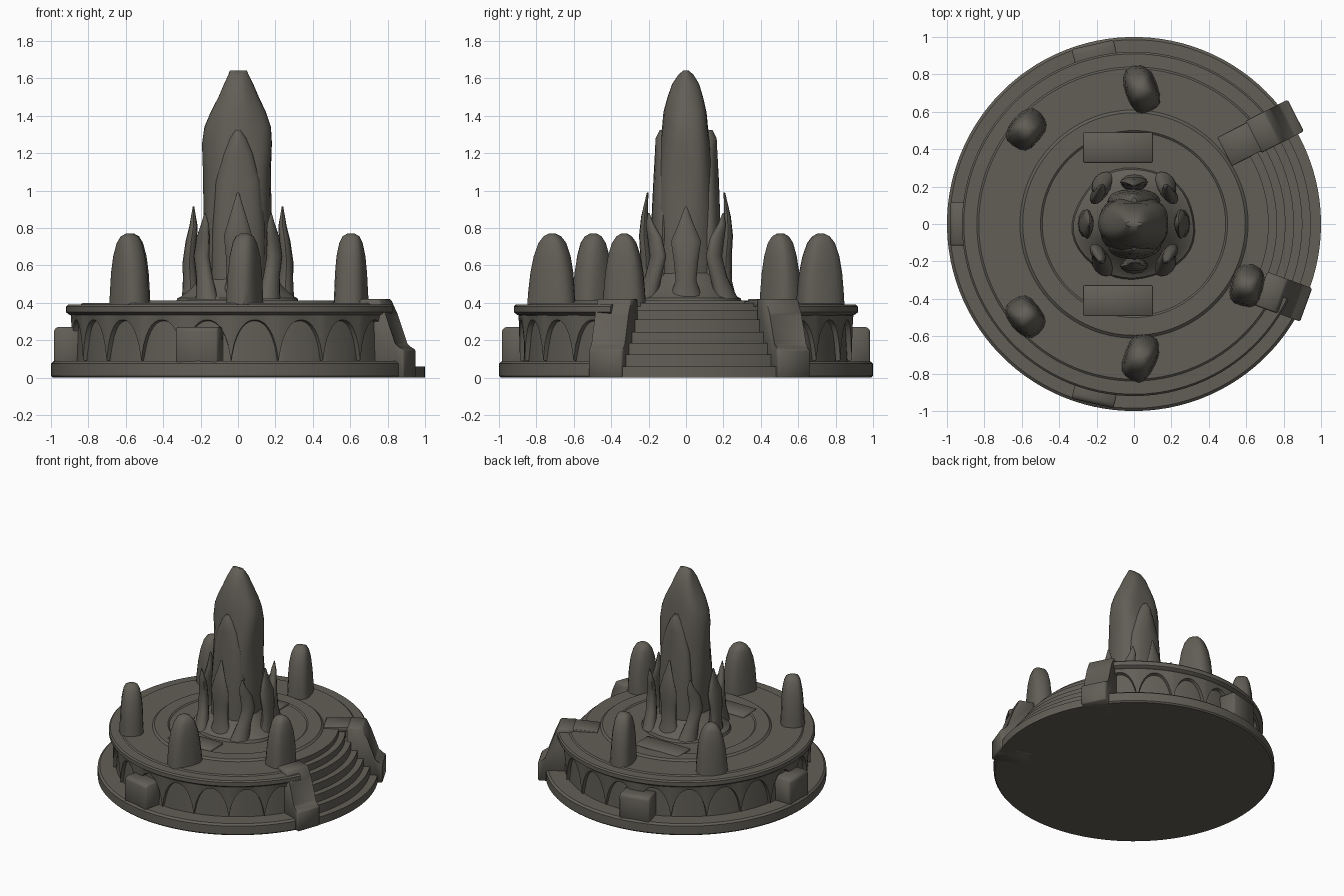
import bpy, bmesh, math, random
from mathutils import Matrix, Vector

if "Cube" in bpy.data.objects:
    bpy.data.objects.remove(bpy.data.objects["Cube"])

random.seed(4)
stone = bpy.data.materials.new("dark weathered stone")
stone.diffuse_color = (0.122, 0.113, 0.094, 1)
stone.use_nodes = True
stone.node_tree.nodes["Principled BSDF"].inputs["Base Color"].default_value = stone.diffuse_color


def finish(name, bm, angle=35, recalc=True):
    if recalc:
        bmesh.ops.remove_doubles(bm, verts=bm.verts, dist=1e-5)
        bmesh.ops.recalc_face_normals(bm, faces=bm.faces)
    me = bpy.data.meshes.new(name)
    bm.to_mesh(me)
    bm.free()
    me.materials.append(stone)
    ob = bpy.data.objects.new(name, me)
    bpy.context.collection.objects.link(ob)
    bpy.ops.object.select_all(action='DESELECT')
    ob.select_set(True)
    bpy.context.view_layer.objects.active = ob
    bpy.ops.object.shade_smooth_by_angle(angle=math.radians(angle))
    return ob


def sector(name, profile, a0, a1, steps):
    """Closed wedge: an (r, z) profile turned from a0 to a1 degrees, with end caps."""
    bm = bmesh.new()
    rings = []
    for i in range(steps + 1):
        a = math.radians(a0 + (a1 - a0) * i / steps)
        rings.append([bm.verts.new((r * math.cos(a), r * math.sin(a), z)) for r, z in profile])
    n = len(profile)
    for p, q in zip(rings, rings[1:]):
        for j in range(n - 1):
            bm.faces.new((p[j], p[j + 1], q[j + 1], q[j]))
    bm.faces.new(rings[0])
    bm.faces.new(rings[-1])
    return finish(name, bm)


def loft(name, rings, turn=0, at=(0, 0), n=20, power=1.0, rough=0.0, angle=40):
    """Stack of (cx, cy, z, rx, ry) superellipse rings, closed at both ends."""
    bm = bmesh.new()
    ph = [random.uniform(0, 6.3) for _ in range(3)]
    m = Matrix.Translation((at[0], at[1], 0)) @ Matrix.Rotation(math.radians(turn), 4, 'Z')
    loops = []
    for cx, cy, z, rx, ry in rings:
        loop = []
        for i in range(n):
            a = math.tau * i / n
            c, s = math.cos(a), math.sin(a)
            k = 1 + rough * (math.sin(3 * a + ph[0] + 4 * z) + math.sin(5 * a + ph[1] - 7 * z)) / 2
            loop.append(bm.verts.new(m @ Vector((
                cx + k * rx * math.copysign(abs(c) ** power, c),
                cy + k * ry * math.copysign(abs(s) ** power, s), z))))
        loops.append(loop)
    for p, q in zip(loops, loops[1:]):
        for i in range(n):
            j = (i + 1) % n
            bm.faces.new((p[i], p[j], q[j], q[i]))
    bm.faces.new(loops[0])
    bm.faces.new(loops[-1])
    return finish(name, bm, angle)


def extrude_profile(name, pts, width, origin, turn, bevel=0.008):
    """Side profile (distance, z) given a width, placed at origin and turned."""
    bm = bmesh.new()
    m = Matrix.Translation((*origin, 0)) @ Matrix.Rotation(math.radians(turn), 4, 'Z')
    sides = [[bm.verts.new(m @ Vector((s, y, z))) for s, z in pts] for y in (-width / 2, width / 2)]
    n = len(pts)
    for i in range(n):
        j = (i + 1) % n
        bm.faces.new((sides[0][i], sides[0][j], sides[1][j], sides[1][i]))
    bm.faces.new(sides[0])
    bm.faces.new(sides[1])
    bmesh.ops.bevel(bm, geom=bm.edges[:], offset=bevel, segments=1, affect='EDGES')
    return finish(name, bm, 50)


# Round platform, leaving a wedge for the stairs
STAIR0, STAIR1 = -26, 35
platform = [(0, 0), (0.99, 0), (1, 0.01), (1, 0.075), (0.985, 0.088), (0.86, 0.088), (0.855, 0.325),
            (0.90, 0.335), (0.92, 0.35), (0.92, 0.38), (0.91, 0.39), (0.84, 0.392), (0.83, 0.4),
            (0.61, 0.4), (0.595, 0.413), (0.5, 0.413), (0.49, 0.405), (0, 0.405)]
sector("platform", platform, STAIR1, 360 + STAIR0, 90)

# Curved stairs
steps = [(0, 0), (1, 0)]
tread_z = [0.06, 0.125, 0.185, 0.245, 0.31, 0.36, 0.4]
tread_r = [1, 0.945, 0.90, 0.855, 0.81, 0.765, 0.72]
for i, (r, z) in enumerate(zip(tread_r, tread_z)):
    steps.append((r, z))
    if i < 6:
        steps.append((tread_r[i + 1], z))
steps += [(0.61, 0.4), (0.595, 0.413), (0.5, 0.413), (0.49, 0.405), (0, 0.405)]
sector("stairs", steps, STAIR0, STAIR1, 20)

# Drum wall with a ring of arched niches
bm = bmesh.new()
ARCHES, COLS = 18, 16
span = (360 + STAIR0 - STAIR1) / ARCHES
previous = None
for k in range(ARCHES * COLS + 1):
    u = (k % COLS) / COLS * 2 - 1
    a = math.radians(STAIR1 + span * k / COLS)
    top = 0.088 + 0.215 * max(0, 1 - abs(u / 0.97) ** 2.2) ** 0.6
    column = [bm.verts.new((r * math.cos(a), r * math.sin(a), z)) for r, z in
              ((0.868, 0.085), (0.862, top), (0.888, top + 0.006), (0.895, 0.338))]
    if previous:
        for j in range(3):
            bm.faces.new((previous[j], column[j], column[j + 1], previous[j + 1]))
    previous = column
finish("arched_wall", bm, 30, recalc=False)

# Buttress blocks on the plinth
for a in (103, 180, 257):
    extrude_profile("buttress", [(0.84, 0.03), (0.985, 0.03), (0.985, 0.255), (0.965, 0.272), (0.84, 0.272)],
                    0.23, (0, 0), a)

# Sloping side walls of the stairs
cheek = [(0, 0), (0, 0.42), (0.115, 0.42), (0.15, 0.34), (0.2, 0.175), (0.256, 0.15), (0.256, 0)]
extrude_profile("front_stair_wall", cheek, 0.19, (0.68, -0.345), -20)
extrude_profile("back_stair_wall", cheek, 0.19, (0.637, 0.464), 27)
extrude_profile("back_stair_landing", [(-0.17, 0.38), (-0.17, 0.408), (0.02, 0.42), (0.02, 0.38)],
                0.17, (0.637, 0.464), 27, 0.003)

# Low floor slabs in front of and behind the centre
for s in (-1, 1):
    extrude_profile("floor_slab", [(0.33, 0.39), (0.33, 0.42), (0.49, 0.42), (0.49, 0.39)],
                    0.37, (-0.085, 0), 90 * s, 0.004)

# Central dais
loft("dais", [(0, 0, 0.4, 0.33, 0.30), (0, 0, 0.425, 0.32, 0.29), (0, 0, 0.435, 0.30, 0.27),
              (0, 0, 0.5, 0.23, 0.21), (0, 0, 0.56, 0.18, 0.17)], n=40, rough=0.03)

# Tall central monolith: broad in x, narrow ridge at the top
loft("monolith", [(0, 0, 0.42, 0.17, 0.16), (0, 0, 0.7, 0.18, 0.165), (0, 0, 0.9, 0.182, 0.16),
                  (0, 0, 1.1, 0.18, 0.15), (0, 0, 1.25, 0.187, 0.135), (0, 0, 1.34, 0.178, 0.122),
                  (0, 0, 1.42, 0.148, 0.115), (0, 0, 1.5, 0.108, 0.095), (0, 0, 1.57, 0.078, 0.072),
                  (0, 0, 1.62, 0.054, 0.04), (0, 0, 1.643, 0.045, 0.012)],
     n=28, power=0.85, rough=0.05)

# Shell plates on the front and back of the monolith
for a in (-90, 90):
    loft("monolith_plate", [(0.12, 0, 0.45, 0.07, 0.14), (0.125, 0, 0.8, 0.062, 0.14),
                            (0.12, 0, 1.05, 0.056, 0.12), (0.115, 0, 1.2, 0.052, 0.08),
                            (0.115, 0, 1.28, 0.048, 0.045), (0.11, 0, 1.325, 0.03, 0.015)],
         a, rough=0.04)

# Flame-shaped leaves around the monolith
for a in (-90, 90):
    loft("tall_leaf", [(0.22, 0, 0.42, 0.05, 0.09), (0.21, 0, 0.52, 0.035, 0.06),
                       (0.215, 0, 0.65, 0.03, 0.065), (0.225, 0, 0.76, 0.026, 0.075),
                       (0.222, 0, 0.86, 0.018, 0.045), (0.205, 0, 0.99, 0.004, 0.005)], a, n=12)
for a in (0, 180):
    loft("side_leaf", [(0.25, 0, 0.42, 0.05, 0.09), (0.255, 0, 0.52, 0.04, 0.055),
                       (0.26, 0, 0.62, 0.036, 0.065), (0.25, 0, 0.73, 0.03, 0.08),
                       (0.238, 0, 0.81, 0.022, 0.045), (0.238, 0, 0.915, 0.004, 0.005)], a, n=12)
for a, sway in ((42, 1), (-42, -1), (138, -1), (222, 1)):
    loft("curled_leaf", [(0.27, 0.05 * sway, 0.42, 0.05, 0.07), (0.25, 0.01 * sway, 0.54, 0.04, 0.05),
                         (0.245, -0.02 * sway, 0.65, 0.034, 0.05), (0.25, 0, 0.75, 0.028, 0.045),
                         (0.26, 0.025 * sway, 0.82, 0.018, 0.025), (0.265, 0.03 * sway, 0.88, 0.003, 0.004)],
         a, n=12)

# Five standing stones, long axis turned individually
for x, y, turn in ((0.04, 0.72, 110), (-0.575, 0.505, 50), (-0.58, -0.495, 128),
                   (0.035, -0.715, 68), (0.605, -0.33, 75)):
    ln = 0.125 if abs(x) < 0.1 else 0.11
    loft("standing_stone", [(0, 0, 0.38, ln + 0.005, 0.088), (0, 0, 0.46, ln, 0.084),
                            (0, 0, 0.56, ln * 0.92, 0.08), (0, 0, 0.65, ln * 0.78, 0.073),
                            (0, 0, 0.72, ln * 0.58, 0.06), (0, 0, 0.755, ln * 0.36, 0.045),
                            (0, 0, 0.77, ln * 0.14, 0.02)],
         turn, (x, y), n=16, power=0.75, rough=0.035)
